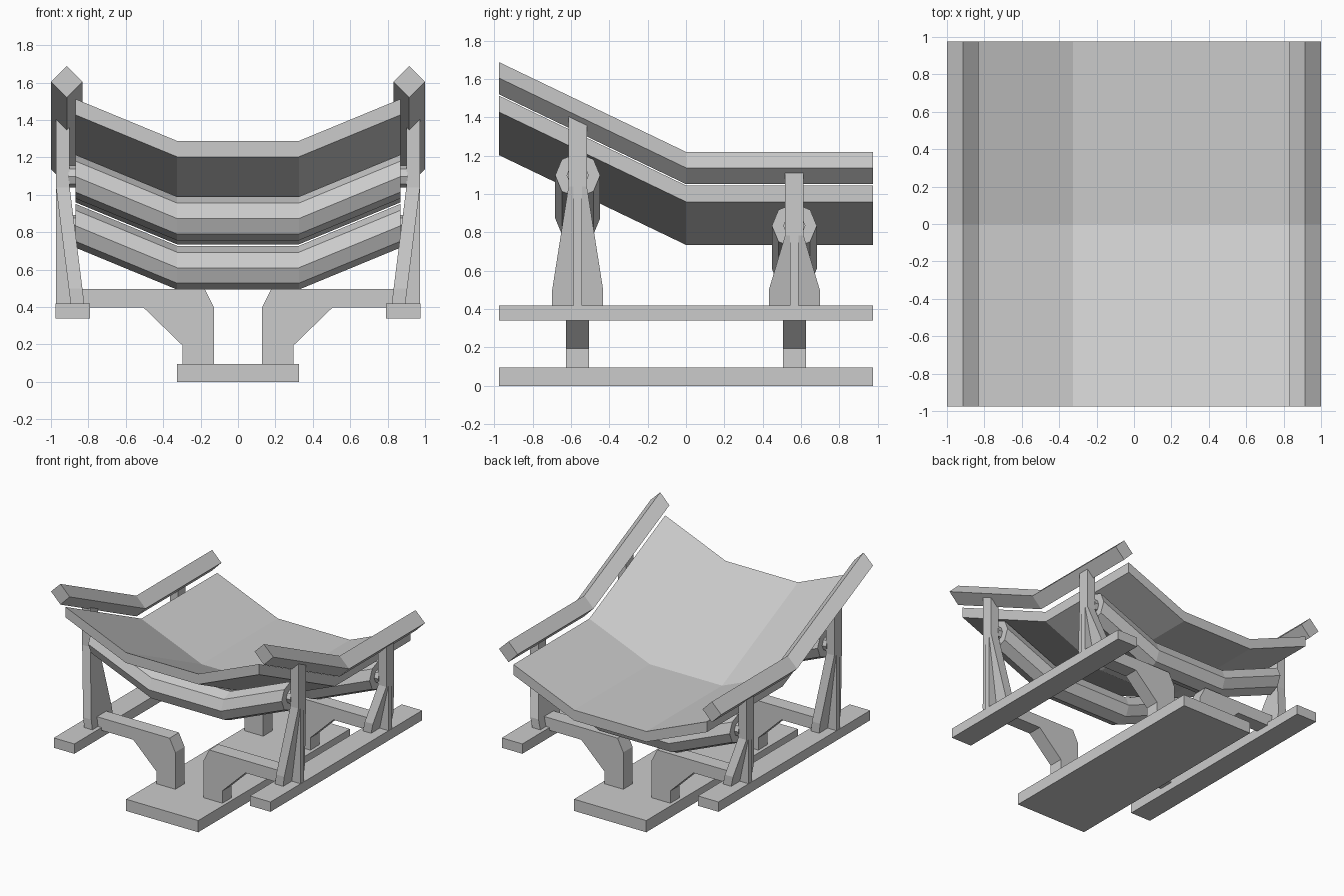
import bpy, bmesh
from math import sin, cos, pi

if "Cube" in bpy.data.objects:
    bpy.data.objects.remove(bpy.data.objects["Cube"])


def loft(name, rings):
    """Skin a list of equal-length closed rings and cap both ends."""
    bm = bmesh.new()
    loops = [[bm.verts.new(p) for p in r] for r in rings]
    n = len(rings[0])
    for a, b in zip(loops, loops[1:]):
        for i in range(n):
            j = (i + 1) % n
            bm.faces.new((a[i], a[j], b[j], b[i]))
    bm.faces.new(loops[0])
    bm.faces.new(loops[-1])
    bmesh.ops.recalc_face_normals(bm, faces=bm.faces)
    me = bpy.data.meshes.new(name)
    bm.to_mesh(me)
    bm.free()
    ob = bpy.data.objects.new(name, me)
    bpy.context.collection.objects.link(ob)
    return ob


def box(name, x0, x1, y0, y1, z0, z1):
    return loft(name, [[(x0, y0, z), (x1, y0, z), (x1, y1, z), (x0, y1, z)] for z in (z0, z1)])


def extrude_y(name, profile, y0, y1):
    return loft(name, [[(x, y, z) for x, z in profile] for y in (y0, y1)])


def octagon(x, y, z, r):
    return [(x, y + r * cos(i * pi / 4), z + r * sin(i * pi / 4)) for i in range(8)]


RISE = 0.225                                        # lift of the side wings
WINGS = ((-0.87, RISE), (-0.325, 0), (0.325, 0), (0.87, RISE))
SLOPE = ((-0.975, 0.468), (0, 0), (0.975, 0))       # bend along the length

# Base plate
box("base_plate", -0.325, 0.325, -0.975, 0.975, 0, 0.095)

# Trough: folded across and along
top = [(x, 0.82 + h) for x, h in WINGS]
bottom = [(x, 0.735 + h) for x, h in reversed(WINGS)]
loft("trough", [[(x, y, z + s) for x, z in top + bottom] for y, s in SLOPE])

# Octagonal cross beams under the trough
for label, y, zc in (("front", -0.565, 0.873), ("rear", 0.565, 0.61)):
    loft(label + "_cross_beam", [octagon(x, y, zc + h, 0.117) for x, h in WINGS])

for side, s in (("left", -1), ("right", 1)):
    # Ground rail and diamond handrail
    box(side + "_ground_rail", s * 0.79, s * 0.975, -0.975, 0.975, 0.34, 0.42)
    loft(side + "_handrail", [[(s * (0.915 + dx), y, 1.137 + dz + h)
                               for dx, dz in ((0, 0.083), (0.085, 0), (0, -0.085), (-0.083, 0))]
                              for y, h in SLOPE])

    for label, y, zt, zc, p0, p1 in (("front", -0.565, 1.04, 1.098, 1.405, 1.362),
                                     ("rear", 0.565, 0.785, 0.835, 1.11, 1.11)):
        tag = side + "_" + label
        # Curved bracket from base to ground rail
        arm = ((0.127, 0.09), (0.127, 0.395), (0.178, 0.497), (0.85, 0.497),
               (0.84, 0.397), (0.505, 0.397), (0.297, 0.195), (0.297, 0.09))
        extrude_y(tag + "_bracket", [(s * x, z) for x, z in arm], y - 0.06, y + 0.06)

        # Leaning tapered strut
        rings = []
        for z, w in ((0.415, 0.133), (0.5, 0.133), (zt, 0.048)):
            xi = 0.822 + 0.078 * (z - 0.42) / (zt - 0.42)
            rings.append([(s * xi, y - w, z), (s * (xi + 0.073), y - w, z),
                          (s * (xi + 0.073), y + w, z), (s * xi, y + w, z)])
        loft(tag + "_strut", rings)

        # Outer stiffening rib
        extrude_y(tag + "_rib", [(s * 0.88, 0.415), (s * 0.973, 0.415), (s * 0.973, zt)],
                  y - 0.022, y + 0.022)

        # Upright post with top following the handrail
        a, b = y - 0.048, y + 0.048
        loft(tag + "_post", [[(s * x, a, zt), (s * x, b, zt), (s * x, b, p1), (s * x, a, p0)]
                             for x in (0.9, 0.973)])

        # Pivot stub joining beam and post
        loft(tag + "_pivot", [octagon(s * x, y, zc, 0.058) for x in (0.86, 0.905)])
